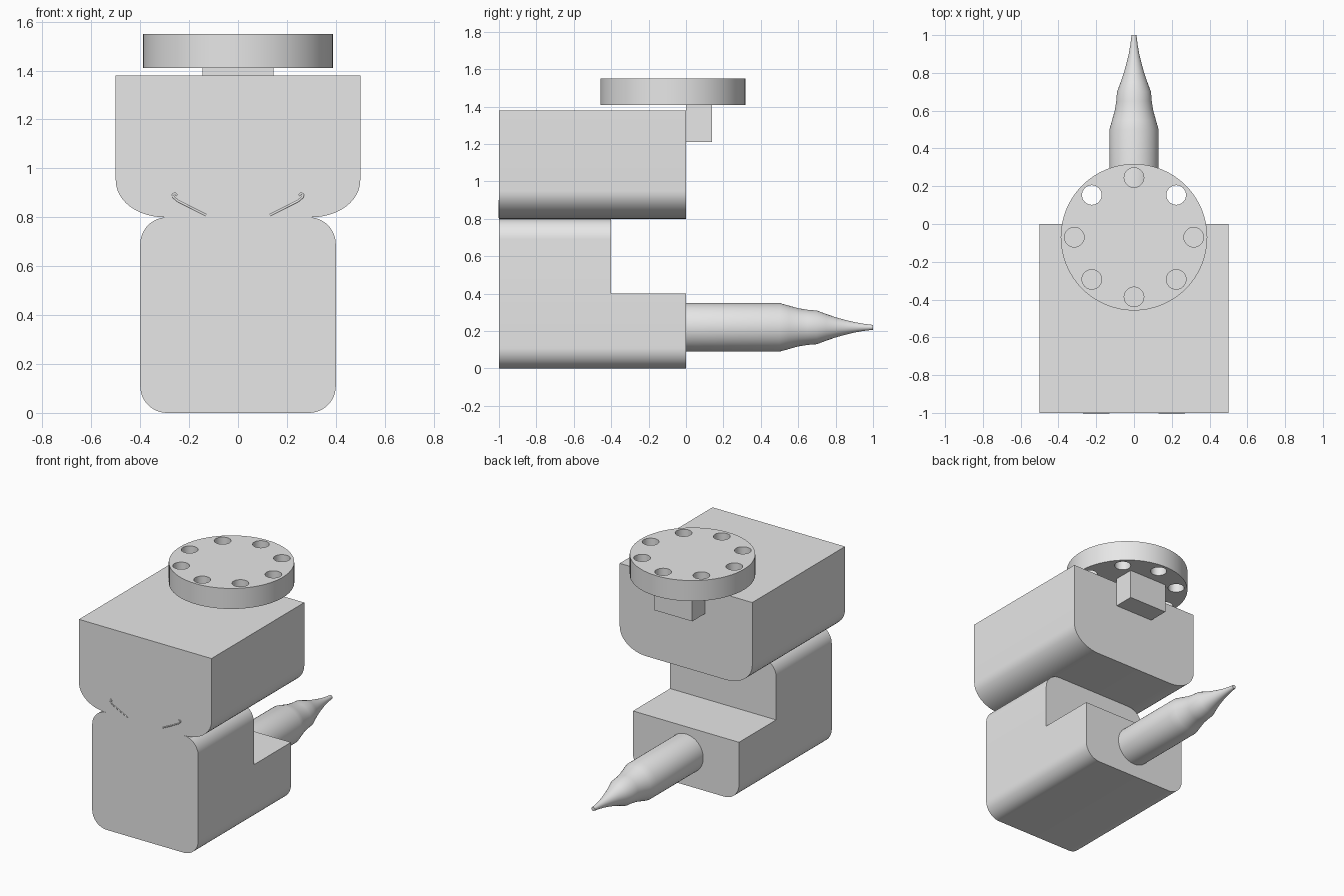
import bpy, bmesh
from math import pi, sin, cos
from mathutils import Matrix, Vector

if "Cube" in bpy.data.objects:
    bpy.data.objects.remove(bpy.data.objects["Cube"], do_unlink=True)

grey = bpy.data.materials.new("plain_grey")
grey.use_nodes = True
grey.diffuse_color = (0.8, 0.8, 0.8, 1)
grey.node_tree.nodes["Principled BSDF"].inputs["Base Color"].default_value = (0.8, 0.8, 0.8, 1)


def finish(name, bm):
    bmesh.ops.recalc_face_normals(bm, faces=bm.faces)
    mesh = bpy.data.meshes.new(name)
    bm.to_mesh(mesh)
    bm.free()
    mesh.materials.append(grey)
    ob = bpy.data.objects.new(name, mesh)
    bpy.context.collection.objects.link(ob)
    return ob


def select(ob):
    bpy.ops.object.select_all(action='DESELECT')
    ob.select_set(True)
    bpy.context.view_layer.objects.active = ob


def smooth(ob):
    select(ob)
    bpy.ops.object.shade_smooth_by_angle(angle=pi / 6)


def box(name, lo, hi):
    bm = bmesh.new()
    lo, hi = Vector(lo), Vector(hi)
    bmesh.ops.create_cube(bm, size=1, matrix=Matrix.Translation((lo + hi) / 2)
                          @ Matrix.Diagonal((*(hi - lo), 1)))
    return finish(name, bm)


def rounded_prism(name, half, z0, z1, low, high, steps=12):
    """Cross-section with elliptical corners (rx, rz), running along y."""
    right = []
    for z, (rx, rz), sign in ((z0, low, 1), (z1, high, -1)):
        arc = [(half - rx + rx * sin(a), z + sign * rz * (1 - cos(a)))
               for a in (pi / 2 * i / steps for i in range(steps + 1))]
        if rx == 0:
            arc = [(half, z)]
        right += arc if sign > 0 else arc[::-1]
    outline = right + [(-x, z) for x, z in reversed(right)]
    bm = bmesh.new()
    face = bm.faces.new([bm.verts.new((x, -1, z)) for x, z in outline])
    made = bmesh.ops.extrude_face_region(bm, geom=[face])["geom"]
    bmesh.ops.translate(bm, vec=(0, 1, 0),
                        verts=[v for v in made if isinstance(v, bmesh.types.BMVert)])
    return finish(name, bm)


def cut(ob, cutter):
    mod = ob.modifiers.new("cut", 'BOOLEAN')
    mod.operation = 'DIFFERENCE'
    mod.solver = 'EXACT'
    mod.object = cutter
    select(ob)
    bpy.ops.object.modifier_apply(modifier=mod.name)
    bpy.data.objects.remove(cutter, do_unlink=True)


def cylinders(name, centres, radius, z0, z1, segments):
    bm = bmesh.new()
    for x, y in centres:
        bmesh.ops.create_cone(bm, cap_ends=True, segments=segments, radius1=radius,
                              radius2=radius, depth=z1 - z0,
                              matrix=Matrix.Translation((x, y, (z0 + z1) / 2)))
    return finish(name, bm)


# Head block, rounded along the lower edges
smooth(rounded_prism("head", 0.5, 0.8, 1.38, (0.2, 0.15), (0, 0)))

# Body block with a step cut out of the back
body = rounded_prism("body", 0.4, 0, 0.8, (0.11, 0.11), (0.11, 0.11))
cut(body, box("step_cutter", (-0.6, -0.4, 0.4), (0.6, 0.2, 1)))
smooth(body)

# Bracket and turret disc with a ring of holes
box("bracket", (-0.145, 0, 1.21), (0.145, 0.14, 1.41))
disc_y = -0.07
disc = cylinders("disc", [(0, disc_y)], 0.388, 1.41, 1.55, 64)
ring = [(0.316 * cos(i * pi / 4), disc_y + 0.316 * sin(i * pi / 4)) for i in range(8)]
cut(disc, cylinders("hole_cutter", ring, 0.052, 1.3, 1.7, 32))
smooth(disc)

# Tapered spike, turned around the y axis
profile = [(0, 0), (0.13, 0), (0.13, 0.5), (0.116, 0.55), (0.102, 0.6), (0.094, 0.65),
           (0.09, 0.7), (0.071, 0.75), (0.054, 0.8), (0.04, 0.85), (0.028, 0.9),
           (0.019, 0.95), (0.013, 1), (0, 1)]
bm = bmesh.new()
verts = [bm.verts.new((r, y, 0.22)) for r, y in profile]
edges = [bm.edges.new(pair) for pair in zip(verts, verts[1:])]
bmesh.ops.spin(bm, geom=verts + edges, cent=(0, 0, 0.22), axis=(0, 1, 0),
               angle=2 * pi, steps=48, use_merge=True)
bmesh.ops.remove_doubles(bm, verts=bm.verts, dist=0.0001)
smooth(finish("spike", bm))

# Thin hooked brow lines on the front face
for side, label in ((1, "left"), (-1, "right")):
    curve = bpy.data.curves.new(label + "_brow", 'CURVE')
    curve.dimensions = '3D'
    curve.bevel_depth = 0.005
    curve.bevel_resolution = 2
    curve.use_fill_caps = True
    path = [(0.13, 0.808), (0.245, 0.866), (0.264, 0.882), (0.267, 0.893), (0.258, 0.897), (0.25, 0.89)]
    line = curve.splines.new('POLY')
    line.points.add(len(path) - 1)
    for point, (x, z) in zip(line.points, path):
        point.co = (side * x, -0.998, z, 1)
    curve.materials.append(grey)
    bpy.context.collection.objects.link(bpy.data.objects.new(label + "_brow", curve))
